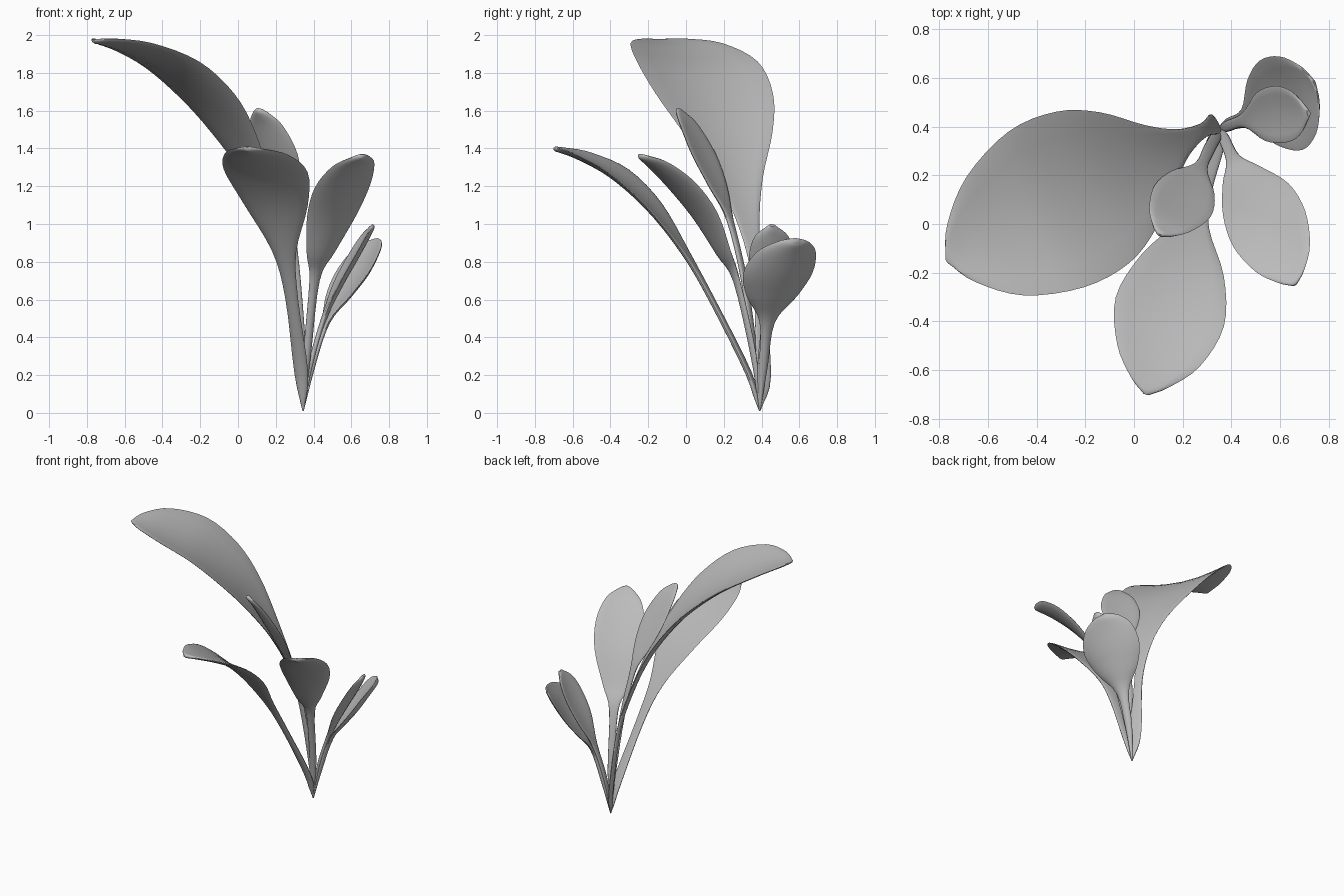
import bpy
import bmesh
import math
from mathutils import Vector

cube = bpy.data.objects.get("Cube")
if cube:
    bpy.data.objects.remove(cube, do_unlink=True)

# One plain grey for the whole plant
grey = bpy.data.materials.new("leaf_grey")
grey.use_nodes = True
colour = (0.5, 0.5, 0.5, 1)
grey.diffuse_color = colour
grey.node_tree.nodes["Principled BSDF"].inputs["Base Color"].default_value = colour

ROOT = (0.345, 0.39, 0.01, 0.004)   # x, y, z, half width
STEPS = 4                           # rings per path segment
HALF = 8                            # segments across each leaf face


def smooth_path(points):
    """Catmull-Rom interpolation of (x, y, z, half width) points."""
    pts = [Vector(p) for p in points]
    ext = [2 * pts[0] - pts[1]] + pts + [2 * pts[-1] - pts[-2]]
    out = []
    for i in range(len(pts) - 1):
        a, b, c, d = ext[i:i + 4]
        for s in range(STEPS):
            t = s / STEPS
            out.append(0.5 * (2 * b + (c - a) * t
                              + (2 * a - 5 * b + 4 * c - d) * t ** 2
                              + (3 * b - a - 3 * c + d) * t ** 3))
    out.append(pts[-1])
    return out


def make_leaf(name, points, cup, tilt=0.0):
    """Loft a cupped, lens-shaped section along the leaf path."""
    path = smooth_path([ROOT] + points)
    run = path[-1].xyz - path[0].xyz
    side = run.cross(Vector((0, 0, 1))).normalized()
    side = (side + Vector((0, 0, tilt))).normalized()
    bm = bmesh.new()
    rings = []
    for i, p in enumerate(path):
        ahead = path[min(i + 1, len(path) - 1)].xyz
        tangent = (ahead - path[max(i - 1, 0)].xyz).normalized()
        normal = side.cross(tangent).normalized()
        width = max(p.w, 0.004)
        thick = min(width * 0.6, 0.014)
        ring = []
        for k in range(2 * HALF):
            angle = math.pi * k / HALF
            u = math.cos(angle)
            lift = thick * math.sin(angle) - cup * width * (1 - u * u)
            ring.append(bm.verts.new(p.xyz + side * width * u + normal * lift))
        rings.append(ring)
    for low, high in zip(rings, rings[1:]):
        for k in range(len(low)):
            n = (k + 1) % len(low)
            bm.faces.new((low[k], low[n], high[n], high[k]))
    bm.faces.new(rings[0])
    bm.faces.new(rings[-1])
    bmesh.ops.recalc_face_normals(bm, faces=bm.faces)
    mesh = bpy.data.meshes.new(name)
    bm.to_mesh(mesh)
    bm.free()
    mesh.materials.append(grey)
    obj = bpy.data.objects.new(name, mesh)
    bpy.context.collection.objects.link(obj)
    bpy.ops.object.select_all(action="DESELECT")
    obj.select_set(True)
    bpy.context.view_layer.objects.active = obj
    bpy.ops.object.shade_smooth_by_angle(angle=math.radians(50))


# Tall leaf arching to the right
make_leaf("tall_leaf", [
    (0.335, 0.41, 0.2, 0.045), (0.285, 0.385, 0.65, 0.03),
    (0.2, 0.335, 0.98, 0.06), (0.105, 0.28, 1.24, 0.14),
    (-0.025, 0.22, 1.49, 0.265), (-0.17, 0.15, 1.69, 0.345),
    (-0.36, 0.06, 1.86, 0.355), (-0.57, -0.05, 1.957, 0.27),
    (-0.71, -0.12, 1.98, 0.13), (-0.77, -0.15, 1.97, 0.01)], 0.17)

# Broad leaf reaching to the front
make_leaf("front_leaf", [
    (0.335, 0.335, 0.21, 0.038), (0.285, 0.14, 0.6, 0.035),
    (0.245, 0.0, 0.85, 0.065), (0.2, -0.17, 1.1, 0.175),
    (0.147, -0.36, 1.28, 0.23), (0.1, -0.54, 1.37, 0.175),
    (0.065, -0.65, 1.397, 0.08), (0.05, -0.7, 1.4, 0.01)], 0.13, 0.03)

# Medium leaf leaning front left
make_leaf("side_leaf", [
    (0.365, 0.36, 0.3, 0.022), (0.405, 0.27, 0.7, 0.03),
    (0.44, 0.2, 0.85, 0.085), (0.5, 0.1, 1.05, 0.15),
    (0.555, -0.02, 1.205, 0.165), (0.61, -0.14, 1.312, 0.125),
    (0.645, -0.215, 1.352, 0.06), (0.66, -0.25, 1.365, 0.01)], 0.17, -0.07)

# Narrow upright leaf in the middle
make_leaf("middle_leaf", [
    (0.34, 0.365, 0.3, 0.022), (0.31, 0.31, 0.7, 0.025),
    (0.275, 0.235, 1.02, 0.03), (0.243, 0.17, 1.2, 0.1),
    (0.2, 0.095, 1.37, 0.132), (0.15, 0.02, 1.52, 0.1),
    (0.12, -0.025, 1.585, 0.05), (0.105, -0.045, 1.61, 0.01)], 0.13)

# Pair of small leaves at the back left
make_leaf("small_upper_leaf", [
    (0.38, 0.4, 0.25, 0.022), (0.45, 0.425, 0.5, 0.03),
    (0.52, 0.44, 0.68, 0.1), (0.6, 0.45, 0.83, 0.118),
    (0.665, 0.453, 0.935, 0.09), (0.715, 0.455, 0.995, 0.015)], 0.2)
make_leaf("small_lower_leaf", [
    (0.39, 0.41, 0.25, 0.025), (0.46, 0.43, 0.48, 0.045),
    (0.53, 0.455, 0.62, 0.15), (0.603, 0.487, 0.742, 0.203),
    (0.672, 0.53, 0.85, 0.175), (0.72, 0.565, 0.905, 0.095),
    (0.74, 0.58, 0.92, 0.015)], 0.2)
